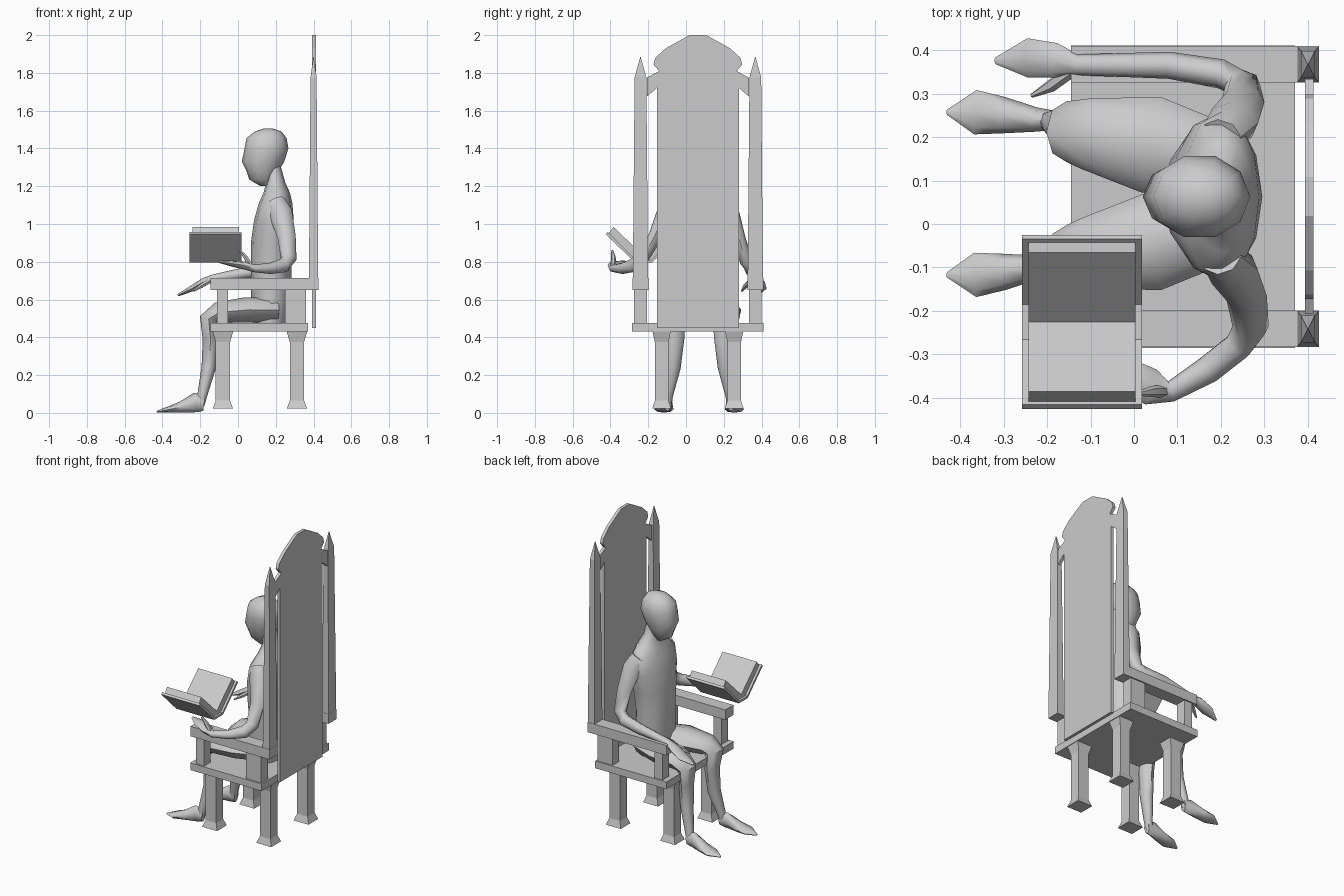
import bpy, bmesh, math
from mathutils import Vector

CY = 0.063          # symmetry line of the chair and sitter


def finish(name, bm, smooth=False):
    bmesh.ops.recalc_face_normals(bm, faces=bm.faces)
    me = bpy.data.meshes.new(name)
    bm.to_mesh(me)
    bm.free()
    ob = bpy.data.objects.new(name, me)
    bpy.context.collection.objects.link(ob)
    if smooth:
        bpy.ops.object.select_all(action='DESELECT')
        ob.select_set(True)
        bpy.context.view_layer.objects.active = ob
        bpy.ops.object.shade_smooth_by_angle(angle=math.radians(50))
    return ob


def skin(bm, rings):
    """Join rings of points into a closed tube."""
    vs = [[bm.verts.new(p) for p in r] for r in rings]
    n = len(vs[0])
    for r0, r1 in zip(vs, vs[1:]):
        for i in range(n):
            j = (i + 1) % n
            bm.faces.new((r0[i], r0[j], r1[j], r1[i]))
    bm.faces.new(vs[0])
    bm.faces.new(vs[-1])


def stack(name, cx, cy, rows):
    """Square-section post; rows are (z, half x, half y)."""
    bm = bmesh.new()
    skin(bm, [[(cx + sx * hx, cy + sy * hy, z)
               for sx, sy in ((-1, -1), (1, -1), (1, 1), (-1, 1))] for z, hx, hy in rows])
    return finish(name, bm)


def box(name, x0, x1, y0, y1, z0, z1):
    hx, hy = (x1 - x0) / 2, (y1 - y0) / 2
    return stack(name, (x0 + x1) / 2, (y0 + y1) / 2, [(z0, hx, hy), (z1, hx, hy)])


def slab(name, half, cy, x0, x1):
    """Half outline of (y offset, z), mirrored about cy and extruded along x."""
    pts = [(cy + y, z) for y, z in half] + [(cy - y, z) for y, z in reversed(half) if y > 0]
    bm = bmesh.new()
    skin(bm, [[(x, y, z) for y, z in pts] for x in (x0, x1)])
    return finish(name, bm)


def loft(name, rows, n=8):
    """Elliptical tube; rows are (x, y, z, half width, half depth)."""
    c = [Vector(r[:3]) for r in rows]
    rings = []
    for i, r in enumerate(rows):
        d = (c[min(i + 1, len(c) - 1)] - c[max(i - 1, 0)]).normalized()
        side = Vector((0, 1, 0))
        side = (side - d * side.dot(d)).normalized()
        up = d.cross(side)
        rings.append([c[i] + side * r[3] * math.cos(t) + up * r[4] * math.sin(t)
                      for t in (2 * math.pi * k / n for k in range(n))])
    bm = bmesh.new()
    skin(bm, rings)
    return finish(name, bm, True)


def column(name, rows, n=10):
    """Upright loft with level rings; rows are (z, front x, back x, half width)."""
    bm = bmesh.new()
    skin(bm, [[((a + b) / 2 + (b - a) / 2 * math.cos(t), CY + w * math.sin(t), z)
               for t in (2 * math.pi * k / n for k in range(n))] for z, a, b, w in rows])
    return finish(name, bm, True)


# chair seat and tall shaped back
box("seat", -0.145, 0.37, -0.285, 0.41, 0.43, 0.477)
slab("back_panel", [(0.217, 0.45), (0.217, 1.72), (0.27, 1.675), (0.27, 1.775), (0.205, 1.81),
                    (0.235, 1.845), (0.225, 1.88), (0.17, 1.93), (0.045, 2.0)], CY, 0.393, 0.413)

for s, side in ((-1, "right"), (1, "left")):
    # flared legs
    for cx, pos in ((-0.08, "front"), (0.312, "rear")):
        stack(f"{pos}_leg_{side}", cx, CY + s * 0.192,
              [(0.022, 0.054, 0.05), (0.065, 0.038, 0.036), (0.375, 0.038, 0.036),
               (0.43, 0.054, 0.048)])
    # arm rests with two supports, back posts with pointed tips
    cy = CY + s * 0.304
    box(f"arm_rest_{side}", -0.145, 0.425, cy - 0.042, cy + 0.042, 0.65, 0.715)
    box(f"front_support_{side}", -0.112, -0.052, cy - 0.034, cy + 0.034, 0.475, 0.652)
    box(f"rear_support_{side}", 0.25, 0.36, cy - 0.034, cy + 0.034, 0.475, 0.652)
    stack(f"back_post_{side}", 0.4, cy,
          [(0.65, 0.025, 0.041), (1.776, 0.016, 0.031), (1.885, 0.001, 0.001)])

# sitter: torso with neck, head
column("torso", [(0.47, 0.08, 0.26, 0.13), (0.6, 0.07, 0.28, 0.15), (0.75, 0.068, 0.283, 0.14),
                 (0.9, 0.068, 0.29, 0.165), (1.02, 0.085, 0.295, 0.19), (1.11, 0.11, 0.288, 0.195),
                 (1.165, 0.135, 0.275, 0.13), (1.22, 0.15, 0.25, 0.06), (1.31, 0.15, 0.225, 0.052)], 12)
column("head", [(1.2, 0.12, 0.16, 0.02), (1.235, 0.06, 0.19, 0.05), (1.28, 0.045, 0.215, 0.072),
                (1.33, 0.02, 0.245, 0.085), (1.4, 0.035, 0.267, 0.098), (1.455, 0.045, 0.257, 0.086),
                (1.49, 0.09, 0.23, 0.055), (1.505, 0.135, 0.185, 0.02)])

# legs and pointed feet
for s, side in ((-1, "right"), (1, "left")):
    def mirror(rows):
        return [(x, 0.07 + s * y, z, a, b) for x, y, z, a, b in rows]
    loft(f"sitter_leg_{side}", mirror([
        (0.2, 0.075, 0.545, 0.085, 0.065), (0.04, 0.112, 0.545, 0.112, 0.067),
        (-0.11, 0.138, 0.53, 0.082, 0.055), (-0.155, 0.142, 0.5, 0.07, 0.048),
        (-0.145, 0.132, 0.39, 0.053, 0.042), (-0.155, 0.14, 0.24, 0.042, 0.038),
        (-0.19, 0.165, 0.09, 0.026, 0.026), (-0.2, 0.168, 0.04, 0.022, 0.022)]))
    loft(f"sitter_foot_{side}", mirror([
        (-0.18, 0.168, 0.05, 0.022, 0.04), (-0.225, 0.17, 0.055, 0.028, 0.052),
        (-0.3, 0.18, 0.031, 0.042, 0.03), (-0.365, 0.187, 0.018, 0.051, 0.017),
        (-0.43, 0.187, 0.006, 0.006, 0.005)]))

# left arm resting on the chair, hand drooping over the end
loft("left_arm", [(0.2, 0.2, 1.12, 0.045, 0.05), (0.225, 0.232, 1.06, 0.05, 0.062),
                  (0.25, 0.28, 0.92, 0.036, 0.05), (0.25, 0.32, 0.8, 0.034, 0.042),
                  (0.2, 0.345, 0.762, 0.034, 0.04), (0.08, 0.365, 0.748, 0.031, 0.033),
                  (-0.13, 0.366, 0.713, 0.024, 0.02), (-0.18, 0.376, 0.695, 0.04, 0.02),
                  (-0.245, 0.382, 0.658, 0.045, 0.016), (-0.318, 0.375, 0.623, 0.008, 0.006)])
loft("left_thumb", [(-0.14, 0.355, 0.705, 0.016, 0.014), (-0.19, 0.318, 0.675, 0.015, 0.013),
                    (-0.235, 0.295, 0.645, 0.005, 0.005)], 6)

# right arm holding the book from below
loft("right_arm", [(0.2, -0.075, 1.12, 0.045, 0.05), (0.225, -0.105, 1.06, 0.05, 0.062),
                   (0.258, -0.165, 0.93, 0.036, 0.048), (0.268, -0.235, 0.815, 0.036, 0.042),
                   (0.24, -0.28, 0.78, 0.034, 0.038), (0.17, -0.335, 0.765, 0.032, 0.03),
                   (0.085, -0.385, 0.765, 0.024, 0.02), (0.04, -0.375, 0.78, 0.042, 0.022),
                   (-0.03, -0.345, 0.79, 0.042, 0.016), (-0.1, -0.325, 0.8, 0.01, 0.006)])
loft("right_thumb", [(0.07, -0.385, 0.775, 0.014, 0.014), (0.04, -0.385, 0.825, 0.013, 0.013),
                     (0.01, -0.39, 0.86, 0.005, 0.005)], 6)

# open book: V-shaped cover and page block
slab("book_cover", [(0.045, 0.795), (0.2, 0.947), (0.19, 0.958), (0.04, 0.809)], -0.225, -0.257, 0.018)
slab("book_pages", [(0.04, 0.805), (0.183, 0.951), (0.16, 0.985), (0.0, 0.832)], -0.225, -0.242, 0.004)
